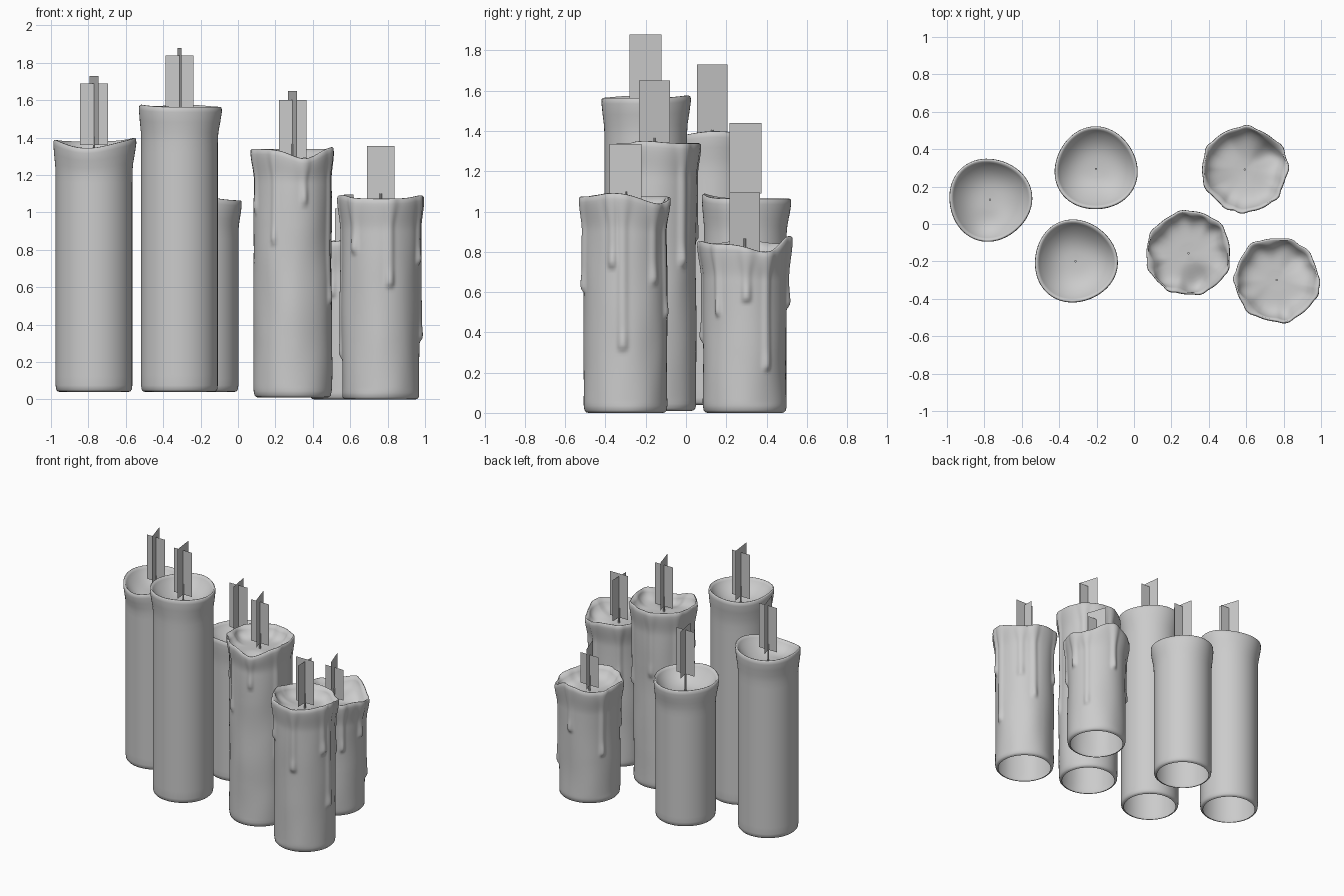
import bpy
import math
import random
from mathutils import Vector, noise

if "Cube" in bpy.data.objects:
    bpy.data.objects.remove(bpy.data.objects["Cube"])


def smooth(a, b, x):
    t = min(1, max(0, (x - a) / (b - a)))
    return t * t * (3 - 2 * t)


def bell(a, deg, width, power=2):
    """Bump of 1 around the given angle, fading to 0 over width degrees."""
    d = (a - math.radians(deg) + math.pi) % (2 * math.pi) - math.pi
    return math.exp(-(abs(d) / math.radians(width)) ** power)


def make_object(name, verts, faces, is_smooth=False):
    me = bpy.data.meshes.new(name)
    me.from_pydata(verts, [], faces)
    me.polygons.foreach_set("use_smooth", [is_smooth] * len(faces))
    me.update()
    bpy.context.collection.objects.link(bpy.data.objects.new(name, me))


def profile(z0, top, drippy):
    """Rings (radius, z): rounded foot, straight body, flared rim, melted bowl."""
    r0, rows = (.207, 64) if drippy else (.205, 28)
    rings = [(r0 - .022 * (1 - math.sin(t)), z0 + .025 * (1 - math.cos(t)))
             for t in (0, math.pi / 6, math.pi / 3)]
    for i in range(rows):
        z = z0 + .035 + (top - z0 - .06) * i / (rows - 1)
        rings.append((r0 + .017 * smooth(top - .17, top - .01, z), z))
    outer = len(rings)
    lip = r0 + .006
    for i in range(1, 4):
        t = i * math.pi / 6
        rings.append((lip + .011 * math.cos(t), top - .008 + .012 * math.sin(t)))
    depth, power = (.08, 7) if drippy else (.1, 3)
    for i in range(9):
        r = .2 - .019 * i
        rings.append((r, top - depth * (1 - (r / lip) ** power)))
    return rings, outer + 3


def wax(name, x, y, z0, top, rim, drips, seed):
    drippy = len(drips) > 0
    seg = 160 if drippy else 64
    rings, n_outer = profile(z0, top, drippy)
    rng = random.Random(seed)
    runs = [(d, end, rng.uniform(4.5, 6.5), rng.uniform(.012, .018)) for d, end in drips]

    verts, faces = [], []
    for k, (r, z) in enumerate(rings):
        outer = k < n_outer
        weight = smooth(top - .25, top, z) if outer else smooth(.03, .2, r)
        for j in range(seg):
            a = 2 * math.pi * j / seg
            c, s = math.cos(a), math.sin(a)
            rr = r
            if drippy:
                # soft lumps in the wax, uneven inner edge of the pool
                foot = smooth(z0, z0 + .06, z)
                rr += .007 * foot * noise.noise(Vector((c * 1.3 + seed * 7, s * 1.3, z * 3.2)))
                if not outer:
                    rr += .03 * smooth(.05, .17, r) * noise.noise(Vector((c * 2.2 + seed * 3, s * 2.2, 4)))
                # running drips, each ending in a bead
                best = 0
                for d, end, w, h in runs:
                    f = smooth(end - .012, end + .02, z)
                    f *= .7 + .45 * math.exp(-((z - end - .035) / .05) ** 2)
                    best = max(best, h * f * bell(a, d, w * (1 + .6 * smooth(top - .15, top, z)), 2.6))
                rr += best * (1 if outer else .3 * smooth(.1, .2, r))
            else:
                rr += .006 * math.sin(3 * a + seed) * weight * smooth(top - .2, top, z)
            dz = sum(h * bell(a, d, 28 if drippy else 40) for d, h in rim)
            verts.append((x + rr * c, y + rr * s, z + dz * weight))
    for k in range(len(rings) - 1):
        for j in range(seg):
            j2 = (j + 1) % seg
            faces.append((k * seg + j, k * seg + j2, (k + 1) * seg + j2, (k + 1) * seg + j))
    pool_z = rings[-1][1] - .003
    last = (len(rings) - 1) * seg
    verts.append((x, y, pool_z))
    faces += [(last + j, last + (j + 1) % seg, len(verts) - 1) for j in range(seg)]
    make_object(name + "_wax", verts, faces, True)
    return pool_z


def wick(name, x, y, z0, z1, r=.006, n=8):
    v = [(x + r * math.cos(2 * math.pi * j / n), y + r * math.sin(2 * math.pi * j / n), z)
         for z in (z0 - .01, z1) for j in range(n)]
    f = [(j, (j + 1) % n, n + (j + 1) % n, n + j) for j in range(n)] + [tuple(range(n, 2 * n))]
    make_object(name + "_wick", v, f)


def flame_card(name, x, y, half, turn, bottom, top):
    dx, dy = half * math.cos(math.radians(turn)), half * math.sin(math.radians(turn))
    make_object(name, [(x - dx, y - dy, bottom), (x + dx, y + dy, bottom),
                       (x + dx, y + dy, top), (x - dx, y - dy, top)], [(0, 1, 2, 3)])


def candle(name, x, y, z0, top, rim, drips, flame_top, extra, turn, seed):
    """Wax, wick and two crossed flame cards; the second card is extra higher and turned."""
    pool_z = wax(name, x, y, z0, top, rim, drips, seed)
    wick(name, x, y, pool_z, top + .03)
    low = max(flame_top - .33, pool_z + .04)
    flame_card(name + "_flame_front", x, y, .074, 0, low, flame_top)
    flame_card(name + "_flame_side", x, y, .08, turn, low, flame_top + extra)


# clean pillar candles
candle("left_candle", -.77, .13, .04, 1.375, [(180, .01), (5, .02), (-100, -.035)], [],
       1.69, .04, 107, 1)
candle("tallest_candle", -.313, -.2, .04, 1.56, [(190, .012), (80, .012)], [],
       1.84, .04, 97, 2)
candle("back_candle", -.203, .295, .04, 1.06, [(-100, .025)], [], 1.42, .02, 100, 3)

# melted candles with drips (angle, height of drip end)
candle("middle_drip_candle", .292, -.157, .01, 1.335, [(-73, -.05), (-15, .012)],
       [(-73, 1.04), (-22, .51), (-118, .83), (42, .73), (100, .85), (150, .7), (200, 1)],
       1.60, .05, 107, 4)
candle("front_drip_candle", .763, -.30, 0, 1.07, [(-165, .02), (-15, .018), (48, -.035)],
       [(-132, .78), (-77, .6), (-18, .72), (178, .22), (-4, .31), (43, .64), (70, .47), (125, .65)],
       1.355, -.02, 90, 5)
candle("back_drip_candle", .592, .292, 0, .835, [(-85, .015), (28, -.04), (80, .04), (180, .02)],
       [(2, .55), (31, .21), (-40, .48), (-95, .35), (86, .52), (150, .35), (205, .5), (245, .55)],
       1.02, .075, 109, 6)
